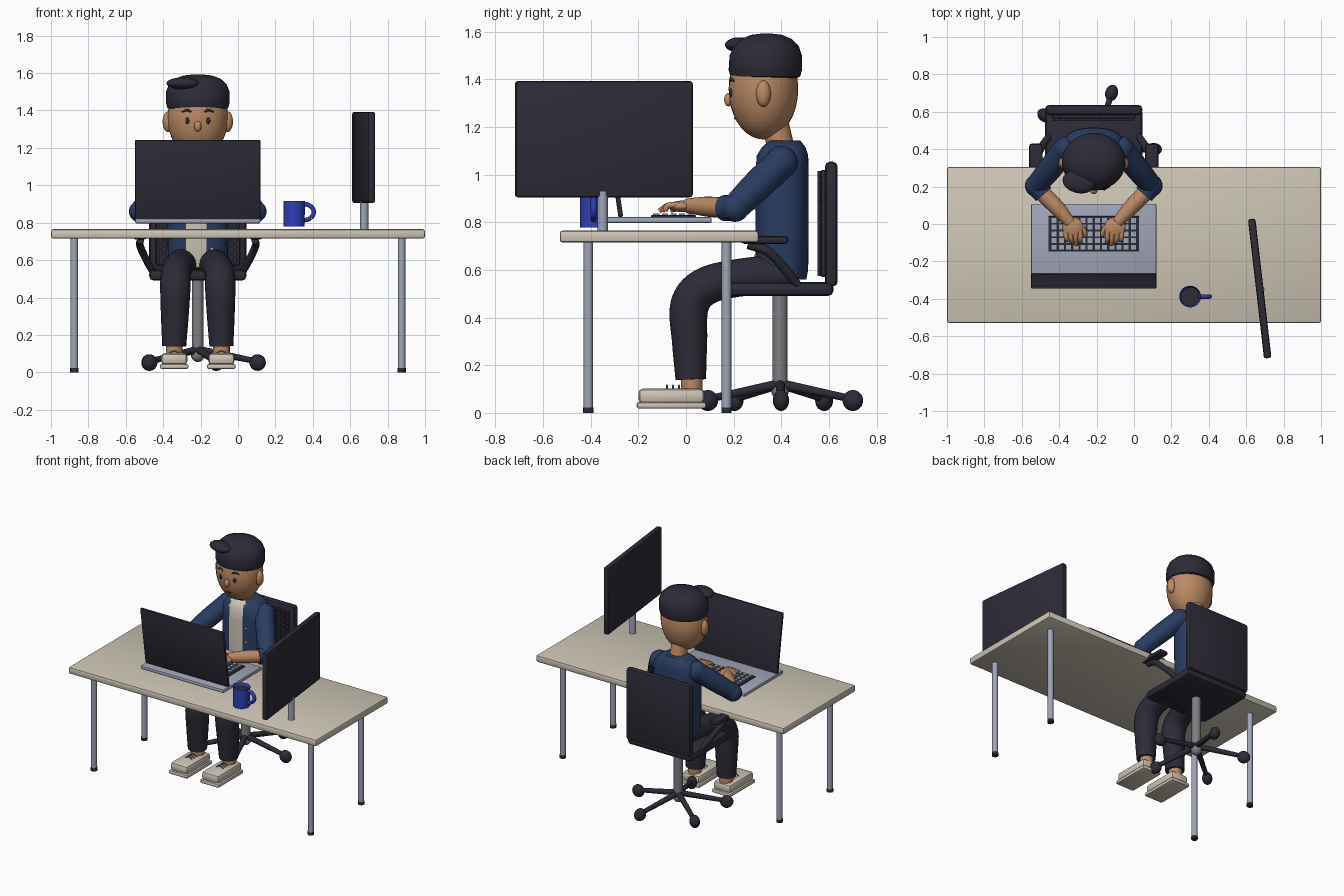
import bpy, bmesh, math
from mathutils import Vector, Matrix

if "Cube" in bpy.data.objects:
    bpy.data.objects.remove(bpy.data.objects["Cube"])


def material(name, r, g, b):
    m = bpy.data.materials.new(name)
    m.use_nodes = True
    m.diffuse_color = (r, g, b, 1)
    m.node_tree.nodes["Principled BSDF"].inputs["Base Color"].default_value = (r, g, b, 1)
    return m


CHARCOAL = material("charcoal", .026, .024, .038)
CREAM = material("cream", .62, .57, .47)
METAL = material("pale metal", .35, .38, .48)
GREY = material("mid grey", .21, .21, .23)
NAVY = material("navy", .022, .045, .12)
SKIN = material("skin", .5, .25, .125)
BLUE = material("mug blue", .03, .05, .48)
CX = -.215  # centre line of person, chair and laptop


def finish(name, bm, mats, smooth=True):
    mesh = bpy.data.meshes.new(name)
    bmesh.ops.recalc_face_normals(bm, faces=bm.faces)
    bm.to_mesh(mesh)
    bm.free()
    ob = bpy.data.objects.new(name, mesh)
    bpy.context.collection.objects.link(ob)
    for m in mats if isinstance(mats, (list, tuple)) else [mats]:
        mesh.materials.append(m)
    if smooth:
        bpy.ops.object.select_all(action='DESELECT')
        ob.select_set(True)
        bpy.context.view_layer.objects.active = ob
        bpy.ops.object.shade_smooth_by_angle(angle=math.radians(40))
    return ob


def box(name, x, y, z, mat, bevel=.01, rot=None):
    """Box from (low, high) spans, optionally turned about its centre."""
    spans = (x, y, z)
    size = [b - a for a, b in spans]
    bm = bmesh.new()
    bmesh.ops.create_cube(bm, size=1)
    bmesh.ops.scale(bm, vec=size, verts=bm.verts)
    if bevel:
        bmesh.ops.bevel(bm, geom=list(bm.edges), offset=bevel, segments=2,
                        profile=.5, affect='EDGES')
    ob = finish(name, bm, mat)
    ob.location = [(a + b) / 2 for a, b in spans]
    if rot:
        ob.rotation_euler = rot
    return ob


def ball(name, loc, radii, mat, turn=0):
    bm = bmesh.new()
    bmesh.ops.create_uvsphere(bm, u_segments=32, v_segments=18, radius=1)
    bmesh.ops.scale(bm, vec=radii, verts=bm.verts)
    ob = finish(name, bm, mat)
    ob.location, ob.rotation_euler = loc, (0, 0, turn)
    return ob


def cylinder(name, x, y, z, r, mat):
    bm = bmesh.new()
    bmesh.ops.create_cone(bm, cap_ends=True, segments=24, radius1=r, radius2=r,
                          depth=z[1] - z[0])
    ob = finish(name, bm, mat)
    ob.location = (x, y, sum(z) / 2)
    return ob


def loft(name, rings, mats, power=2, n=48):
    """Stacked superellipse rings of (y, z, x radius, y radius)."""
    bm = bmesh.new()
    loops = []
    for cy, z, rx, ry in rings:
        loop = []
        for i in range(n):
            c, s = math.cos(math.tau * i / n), math.sin(math.tau * i / n)
            px = math.copysign(abs(c) ** (2 / power), c) * rx
            py = math.copysign(abs(s) ** (2 / power), s) * ry
            loop.append(bm.verts.new((CX + px, cy + py, z)))
        loops.append(loop)
    for a, b in zip(loops, loops[1:]):
        for i in range(n):
            j = (i + 1) % n
            bm.faces.new((a[i], a[j], b[j], b[i]))
    bm.faces.new(loops[0])
    bm.faces.new(loops[-1])
    return finish(name, bm, mats)


def tube(name, points, mat, steps=8, sides=20):
    """Round tube along a smooth path of (x, y, z, radius)."""
    p = [Vector(q) for q in points]
    p = [p[0] * 2 - p[1]] + p + [p[-1] * 2 - p[-2]]
    path = []
    for a, b, c, d in zip(p, p[1:], p[2:], p[3:]):
        for k in range(steps):
            t = k / steps
            path.append(.5 * (2 * b + (c - a) * t + (2 * a - 5 * b + 4 * c - d) * t * t
                              + (3 * b - a - 3 * c + d) * t ** 3))
    path.append(p[-2])
    bm = bmesh.new()
    loops = []
    for i, q in enumerate(path):
        lo, hi = path[max(i - 1, 0)], path[min(i + 1, len(path) - 1)]
        way = (hi.xyz - lo.xyz).normalized()
        side = way.cross(Vector((1, 0, 0)) if abs(way.x) < .8 else Vector((0, 0, 1))).normalized()
        up = way.cross(side)
        loops.append([bm.verts.new(q.xyz + q.w * (side * math.cos(math.tau * j / sides)
                                                  + up * math.sin(math.tau * j / sides)))
                      for j in range(sides)])
    for a, b in zip(loops, loops[1:]):
        for i in range(sides):
            j = (i + 1) % sides
            bm.faces.new((a[i], a[j], b[j], b[i]))
    bm.faces.new(loops[0])
    bm.faces.new(loops[-1])
    return finish(name, bm, mat)


def grid(name, xs, ys, zs, size, mat):
    """Repeated small blocks in one object."""
    bm = bmesh.new()
    for x in xs:
        for y in ys:
            for z in zs:
                m = Matrix.Translation((x, y, z)) @ Matrix.Diagonal((*size, 1))
                bmesh.ops.create_cube(bm, size=1, matrix=m)
    return finish(name, bm, mat, False)


# Desk
box("desk_top", (-1, 1), (-.53, .305), (.715, .765), CREAM, .012)
for x in (-.875, .875):
    for y in (-.41, .17):
        cylinder("desk_leg", x, y, (.02, .72), .02, METAL)
        cylinder("desk_foot", x, y, (0, .022), .022, CHARCOAL)

# Monitor
box("monitor", (.652, .692), (-.72, .03), (.905, 1.393), CHARCOAL, .012, (0, 0, .115))
cylinder("monitor_stand", .675, -.35, (.76, .93), .022, METAL)

# Laptop
box("laptop_base", (CX - .335, CX + .335), (-.34, .108), (.797, .823), METAL, .008)
box("laptop_screen", (CX - .335, CX + .335), (-.315, -.295), (.82, 1.245), CHARCOAL, .006,
    (math.radians(8.5), 0, 0))
box("keyboard_plate", (CX - .243, CX + .243), (-.147, .042), (.82, .83), CHARCOAL, .003)
grid("keys", [CX + .0385 * (i - 5.5) for i in range(12)],
     [-.0525 + .036 * (i - 2) for i in range(5)], [.832], (.027, .026, .009), METAL)

# Mug
bm = bmesh.new()
bmesh.ops.create_cone(bm, cap_ends=True, segments=32, radius1=.056, radius2=.058, depth=.138)
top = max(bm.faces, key=lambda f: f.calc_center_median().z)
bmesh.ops.inset_region(bm, faces=[top], thickness=.008)
bmesh.ops.translate(bm, vec=(0, 0, -.02), verts=top.verts)
top.material_index = 1
mug = finish("mug", bm, [BLUE, CHARCOAL])
mug.location = (.3, -.388, .848)
tube("mug_handle", [(.345 + .06 * math.sin(a), -.388, .857 + .045 * math.cos(a), .012)
                    for a in [math.pi * i / 6 for i in range(7)]], BLUE)

# Chair
box("seat", (CX - .26, CX + .26), (.17, .62), (.49, .55), CHARCOAL, .025)
box("chair_back", (CX - .26, CX + .26), (.583, .637), (.53, 1.055), CHARCOAL, .022)
box("back_pad", (CX - .225, CX + .225), (.565, .59), (.57, 1.02), CHARCOAL, .01)
grid("pad_columns", [CX + .036 * (i - 5.5) for i in range(12)], [.56], [.795],
     (.012, .016, .44), CHARCOAL)
grid("pad_rows", [CX], [.56], [.6 + .036 * i for i in range(12)], (.43, .016, .012), CHARCOAL)
for s in (-1, 1):
    tube("armrest_support", [(CX + s * .24, .47, .535, .018), (CX + s * .28, .41, .61, .02),
                             (CX + s * .31, .34, .68, .02), (CX + s * .305, .26, .705, .018)],
         CHARCOAL)
    box("armrest_pad", (CX + s * .31 - .036, CX + s * .31 + .036), (.23, .43), (.71, .742),
        CHARCOAL, .014)
cylinder("chair_column", CX, .395, (.08, .492), .031, GREY)
ball("chair_hub", (CX, .395, .095), (.037, .037, .04), GREY)
for i in range(5):
    a = math.radians(72.7 + 72 * i)
    dx, dy = math.cos(a), math.sin(a)
    tube("chair_spoke", [(CX + .02 * dx, .395 + .02 * dy, .118, .02),
                         (CX + .31 * dx, .395 + .31 * dy, .06, .015)], CHARCOAL)
    ball("caster", (CX + .32 * dx, .395 + .32 * dy, .052), (.044, .034, .044), CHARCOAL, a)

# Jacket, with the shirt showing down the front
torso = loft("torso", [(.405, .56, .15, .1), (.403, .6, .16, .11), (.403, .8, .162, .112),
                       (.403, 1.0, .165, .112), (.405, 1.08, .16, .108),
                       (.41, 1.115, .13, .092), (.415, 1.143, .08, .065)],
             [NAVY, CREAM], 2.6, 64)
for f in torso.data.polygons:
    if f.normal.y < -.1 and abs(f.center.x - CX + .01) < .055:
        f.material_index = 1
for i in range(4):
    ball("jacket_button", (CX + .075, .293, .66 + .1 * i), (.009, .005, .009), METAL)

# Head
tube("neck", [(CX, .4, 1.1, .058), (CX, .375, 1.22, .055)], SKIN)
ball("head", (CX, .325, 1.36), (.162, .146, .212), SKIN)
ball("nose", (CX, .178, 1.315), (.019, .018, .028), SKIN)
loft("hair", [(.335, 1.405, .145, .13), (.333, 1.412, .162, .146), (.333, 1.44, .17, .154),
              (.335, 1.5, .17, .152), (.337, 1.54, .154, .136), (.338, 1.57, .122, .106),
              (.338, 1.587, .075, .065), (.338, 1.593, .02, .018)], CHARCOAL)
ball("hair_quiff", (CX - .08, .225, 1.545), (.088, .06, .032), CHARCOAL, -.2)
tube("mouth", [(CX - .028, .211, 1.243, .004), (CX, .207, 1.236, .005),
               (CX + .028, .211, 1.243, .004)], CHARCOAL)

# Mirrored parts of the person
for s in (-1, 1):
    def at(dx, y, z, r):
        return (CX + s * dx, y, z, r)

    ball("ear", (CX + s * .16, .325, 1.34), (.028, .031, .055), SKIN)
    ball("eye", (CX + s * .056, .189, 1.345), (.011, .009, .018), CHARCOAL)
    tube("eyebrow", [at(.035, .187, 1.392, .005), at(.058, .19, 1.402, .006),
                     at(.085, .2, 1.393, .004)], CHARCOAL)
    # Arm
    ball("shoulder", (CX + s * .15, .4, 1.05), (.066, .068, .07), NAVY)
    tube("upper_sleeve", [at(.15, .4, 1.05, .066), at(.23, .3, .955, .065),
                          at(.308, .205, .86, .057)], NAVY)
    ball("elbow", (CX + s * .308, .205, .86), (.06, .06, .058), NAVY)
    tube("lower_sleeve", [at(.308, .205, .86, .056), at(.268, .158, .86, .054)], NAVY)
    tube("forearm", [at(.3, .19, .858, .043), at(.2, .09, .866, .042),
                     at(.125, .005, .87, .03)], SKIN)
    ball("hand", (CX + s * .113, -.018, .867), (.058, .055, .024), SKIN, s * .3)
    for i in range(4):
        x = .075 + .025 * i
        end = -.112 + .012 * abs(i - 1)
        tube("finger", [at(x, -.03, .872, .013), at(x - .003, -.075, .87, .0125),
                        at(x - .006, end, .848, .01)], SKIN)
    tube("thumb", [at(.075, -.005, .865, .014), at(.05, -.04, .858, .013),
                   at(.045, -.065, .85, .01)], SKIN)
    # Leg
    tube("trouser_leg", [at(.075, .43, .585, .085), at(.1, .22, .567, .079),
                         at(.117, .08, .53, .08), at(.12, .015, .45, .081),
                         at(.123, .015, .3, .074), at(.126, .02, .14, .064)], CHARCOAL)
    tube("ankle", [at(.126, .025, .16, .045), at(.126, .025, .08, .045)], SKIN)
    # Shoe
    mid = CX + s * .126
    box("shoe_sole", (mid - .076, mid + .076), (-.207, .085), (.018, .045), CREAM, .01)
    box("shoe_upper", (mid - .07, mid + .07), (-.2, .078), (.04, .102), CREAM, .02)
    for i in range(3):
        tube("shoe_lace", [(mid - .03, -.08 + .025 * i, .1, .004),
                           (mid, -.08 + .025 * i, .115, .004),
                           (mid + .03, -.08 + .025 * i, .1, .004)], GREY, 4, 8)
